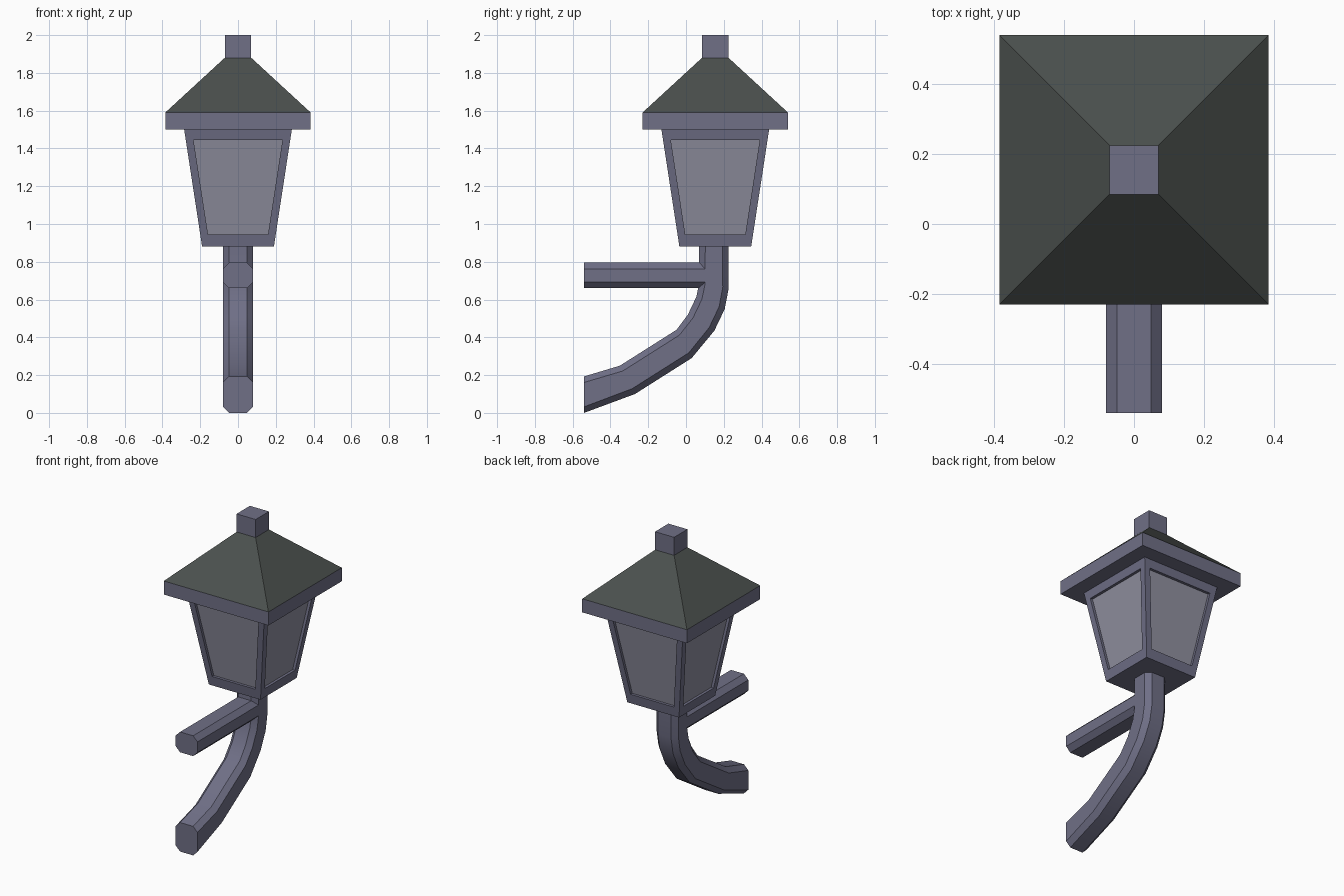
import bpy, bmesh, math
from mathutils import Matrix, Vector

if "Cube" in bpy.data.objects:
    bpy.data.objects.remove(bpy.data.objects["Cube"])

CY = 0.155  # lantern axis in y


def material(name, rgba):
    m = bpy.data.materials.new(name)
    m.diffuse_color = rgba
    m.use_nodes = True
    m.node_tree.nodes["Principled BSDF"].inputs["Base Color"].default_value = m.diffuse_color
    return m


METAL = material("painted_metal", (0.16, 0.16, 0.24, 1))
ROOF = material("dark_roof", (0.07, 0.08, 0.075, 1))
GLASS = material("glass", (0.28, 0.28, 0.35, 0.6))


def finish(name, bm, mats):
    bmesh.ops.remove_doubles(bm, verts=bm.verts, dist=0.0005)
    bmesh.ops.recalc_face_normals(bm, faces=bm.faces)
    me = bpy.data.meshes.new(name)
    bm.to_mesh(me)
    bm.free()
    for m in mats:
        me.materials.append(m)
    ob = bpy.data.objects.new(name, me)
    bpy.context.collection.objects.link(ob)
    return ob


def loft(name, rings, mat):
    """Skin a list of equal-length rings and cap both ends."""
    bm = bmesh.new()
    vs = [[bm.verts.new(p) for p in r] for r in rings]
    n = len(vs[0])
    for a, b in zip(vs, vs[1:]):
        for i in range(n):
            j = (i + 1) % n
            bm.faces.new((a[i], a[j], b[j], b[i]))
    bm.faces.new(vs[0])
    bm.faces.new(vs[-1])
    return finish(name, bm, [mat])


def square(h, z):
    return [(sx * h, CY + sy * h, z) for sx, sy in ((-1, -1), (1, -1), (1, 1), (-1, 1))]


def octagon(inner, outer, w=0.08, c=0.032):
    """Chamfered section spanning two (y, z) points, half-width w in x."""
    i, o = Vector(inner), Vector(outer)
    d = (o - i).normalized() * c
    prof = [(w - c, i), (w, i + d), (w, o - d), (w - c, o)]
    return [(x, p.x, p.y) for x, p in prof] + [(-x, p.x, p.y) for x, p in reversed(prof)]


# Roof: eave slab, pyramid and finial
loft("roof_eave", [square(0.385, 1.50), square(0.385, 1.59)], METAL)
loft("roof_pyramid", [square(0.385, 1.59), square(0.07, 1.88)], ROOF)
loft("finial", [square(0.07, 1.88), square(0.07, 2.0)], METAL)

# Lantern body: tapered frame with recessed panes on four sides
bm = bmesh.new()
Z0, Z1 = 0.88, 1.50


def half(z):
    return 0.19 + (z - Z0) * 0.095 / (Z1 - Z0)


def pane_ring(zb, zt, margin, depth):
    return [Vector((s * (half(z) - margin), -half(z) + depth, z))
            for s, z in ((-1, zb), (1, zb), (1, zt), (-1, zt))]


for k in range(4):
    rot = Matrix.Translation((0, CY, 0)) @ Matrix.Rotation(k * math.pi / 2, 4, 'Z')
    rings = [[bm.verts.new(rot @ p) for p in r] for r in (
        pane_ring(Z0, Z1, 0, 0),
        pane_ring(0.945, 1.445, 0.041, 0),
        pane_ring(0.945, 1.445, 0.041, 0.018))]
    for a, b in zip(rings, rings[1:]):
        for i in range(4):
            j = (i + 1) % 4
            bm.faces.new((a[i], a[j], b[j], b[i]))
    bm.faces.new(rings[2]).material_index = 1
for z in (Z0, Z1):
    bm.faces.new([bm.verts.new(p) for p in square(half(z), z)])
finish("lantern_body", bm, [METAL, GLASS])

# Curved bracket: pairs of inner and outer edge points in (y, z)
bracket = [((-0.54, 0.193), (-0.54, 0.0)),
           ((-0.35, 0.25), (-0.27, 0.10)),
           ((-0.05, 0.44), (0.03, 0.29)),
           ((0.01, 0.52), (0.15, 0.435)),
           ((0.055, 0.615), (0.205, 0.55)),
           ((0.07, 0.69), (0.226, 0.66)),
           ((0.07, 0.88), (0.226, 0.88))]
post = loft("curved_bracket", [octagon(i, o) for i, o in bracket], METAL)

# Straight horizontal arm
loft("straight_arm", [octagon((y, 0.66), (y, 0.795)) for y in (-0.54, 0.13)], METAL)

# Smooth the bends along the bracket only
bpy.context.view_layer.objects.active = post
post.select_set(True)
bpy.ops.object.shade_smooth_by_angle(angle=math.radians(32))
